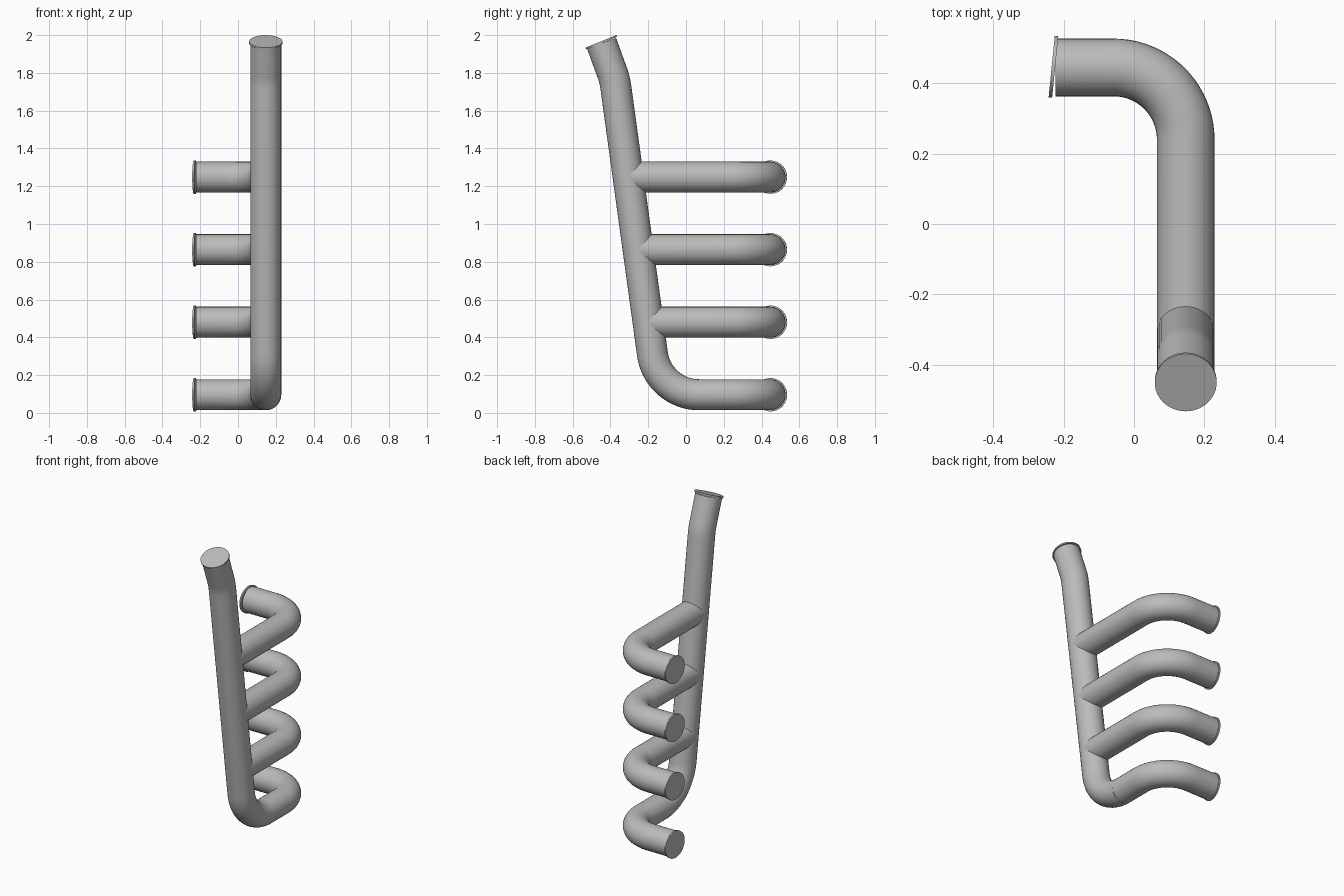
import bpy
from math import sin, cos, radians, pi
from mathutils import Vector

cube = bpy.data.objects.get("Cube")
if cube:
    bpy.data.objects.remove(cube)

metal = bpy.data.materials.new("grey metal")
metal.use_nodes = True
GREY = (0.5, 0.5, 0.5, 1)
metal.diffuse_color = GREY
metal.node_tree.nodes["Principled BSDF"].inputs["Base Color"].default_value = GREY

R = 0.082            # pipe radius
PX = 0.147           # x of the collector
LEAN = radians(7.8)  # backward lean of the collector
TIP = radians(22)    # lean of the outlet


def finish(obj):
    obj.data.materials.clear()
    obj.data.materials.append(metal)
    bpy.ops.object.select_all(action='DESELECT')
    obj.select_set(True)
    bpy.context.view_layer.objects.active = obj
    if obj.type == 'CURVE':
        bpy.ops.object.convert(target='MESH')
    bpy.ops.object.shade_smooth_by_angle(angle=radians(35))


def pipe(name, points):
    """Round tube swept along a list of points."""
    curve = bpy.data.curves.new(name, 'CURVE')
    curve.dimensions = '3D'
    curve.bevel_depth = R
    curve.bevel_resolution = 14
    spline = curve.splines.new('POLY')
    spline.points.add(len(points) - 1)
    for p, co in zip(spline.points, points):
        p.co = (*co, 1)
    obj = bpy.data.objects.new(name, curve)
    bpy.context.collection.objects.link(obj)
    finish(obj)


def flange(name, centre, normal):
    """Thin disc that closes a pipe end."""
    bpy.ops.mesh.primitive_cylinder_add(vertices=48, radius=0.088, depth=0.01, location=centre)
    obj = bpy.context.object
    obj.name = obj.data.name = name
    obj.rotation_mode = 'QUATERNION'
    obj.rotation_quaternion = Vector((0, 0, 1)).rotation_difference(Vector(normal))
    finish(obj)


def spread(start, end, n):
    return [start + (end - start) * i / n for i in range(n + 1)]


def on_collector(z):
    """y of the leaning collector axis at height z."""
    return -0.178 - (z - 0.312) * sin(LEAN) / cos(LEAN)


# Runners: short inlet, quarter elbow, straight run into the collector
BEND = 0.205
for i in range(4):
    z = 0.096 + 0.384 * i
    path = [(-0.223, 0.445, z)]
    path += [(PX - BEND + BEND * sin(a), 0.24 + BEND * cos(a), z) for a in spread(0, pi / 2, 20)]
    path.append((PX, 0.07 if i == 0 else on_collector(z), z))
    pipe(f"runner_{i + 1}", path)
    flange(f"inlet_flange_{i + 1}", (-0.229, 0.447, z), (-1, 0.1, 0))

# Collector: wide bottom bend, leaning riser, slight bend to the outlet
SWEEP = 0.25
path = [(PX, 0.07 - SWEEP * sin(a), 0.096 + SWEEP * (1 - cos(a)))
        for a in spread(0, pi / 2 - LEAN, 24)]
y, z = on_collector(1.72), 1.72
for a in spread(LEAN, TIP, 8):
    path.append((PX, y, z))
    y -= 0.011 * sin(a)
    z += 0.011 * cos(a)
end = Vector((PX, -0.447, 1.957))
path.append(end)
pipe("collector", path)
flange("outlet_flange", end + Vector((0, -0.002, 0.005)), (0, -sin(TIP), cos(TIP)))
